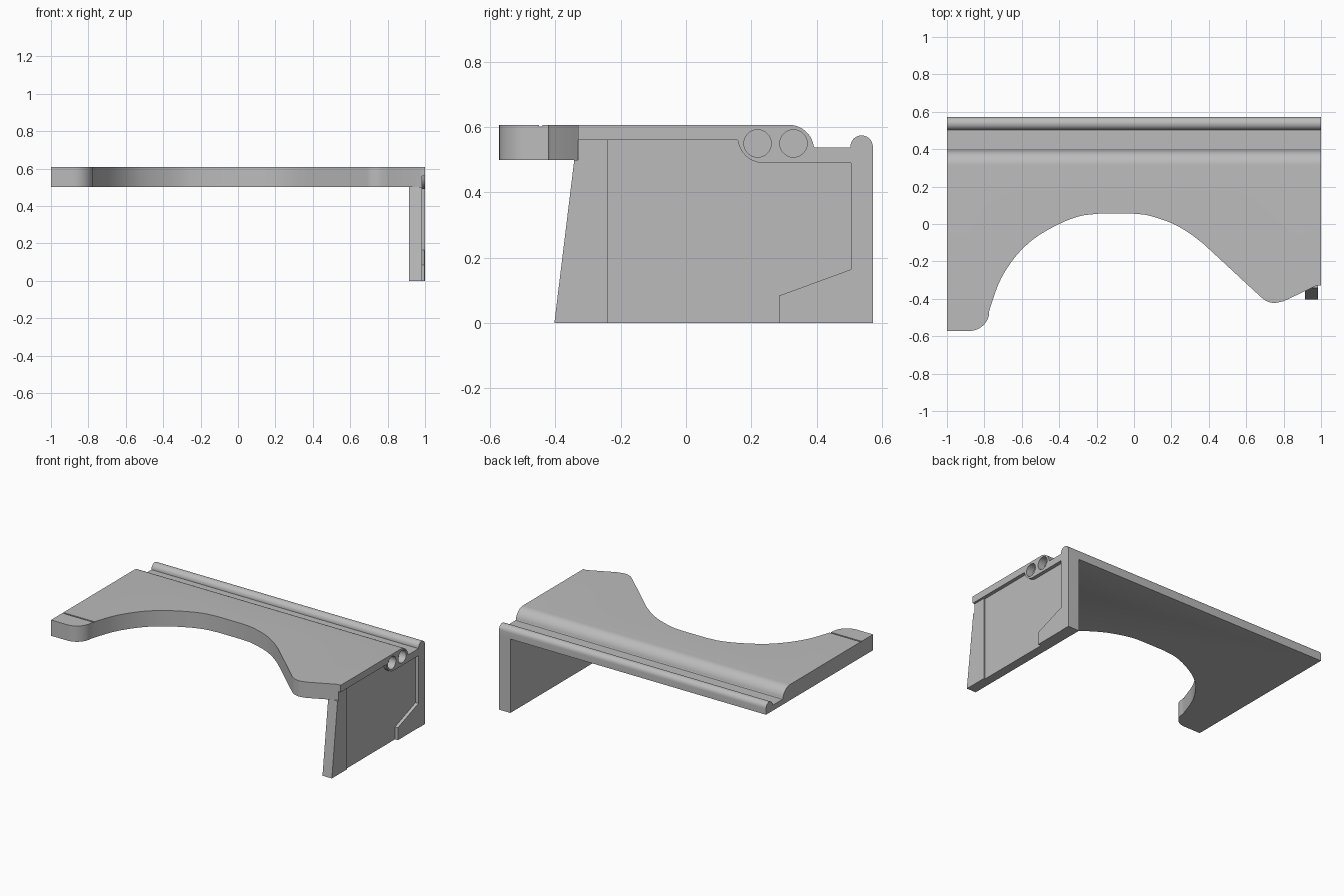
import bpy, bmesh
from math import sin, cos, pi, radians
from mathutils import Vector

if "Cube" in bpy.data.objects:
    bpy.data.objects.remove(bpy.data.objects["Cube"], do_unlink=True)

grey = bpy.data.materials.new("plain grey")
grey.use_nodes = True
grey.diffuse_color = (0.5, 0.5, 0.5, 1)
grey.node_tree.nodes["Principled BSDF"].inputs["Base Color"].default_value = (0.5, 0.5, 0.5, 1)


def arc(cx, cy, r, start, end, steps=10):
    """Points on an arc, angles in degrees."""
    angles = [radians(start + (end - start) * i / steps) for i in range(steps + 1)]
    return [(cx + r * cos(a), cy + r * sin(a)) for a in angles]


def spline(points, steps=4):
    """Smooth curve through the points."""
    p = [Vector(q) for q in points]
    p = [2 * p[0] - p[1]] + p + [2 * p[-1] - p[-2]]
    out = []
    for a, b, c, d in zip(p, p[1:], p[2:], p[3:]):
        for i in range(steps):
            t = i / steps
            out.append(tuple(0.5 * (2 * b + (c - a) * t + (2 * a - 5 * b + 4 * c - d) * t ** 2
                                    + (3 * b - a - 3 * c + d) * t ** 3)))
    return out + [tuple(points[-1])]


def prism(name, outline, low, high, axis="x"):
    """Extrude a closed outline (y,z along x, or x,y along z)."""
    bm = bmesh.new()
    place = (lambda p: (low, *p)) if axis == "x" else (lambda p: (*p, low))
    face = bm.faces.new([bm.verts.new(place(p)) for p in outline])
    shift = Vector((high - low, 0, 0)) if axis == "x" else Vector((0, 0, high - low))
    moved = bmesh.ops.extrude_face_region(bm, geom=[face])["geom"]
    bmesh.ops.translate(bm, vec=shift, verts=[v for v in moved if isinstance(v, bmesh.types.BMVert)])
    bmesh.ops.recalc_face_normals(bm, faces=bm.faces)
    mesh = bpy.data.meshes.new(name)
    bm.to_mesh(mesh)
    bm.free()
    mesh.materials.append(grey)
    obj = bpy.data.objects.new(name, mesh)
    bpy.context.collection.objects.link(obj)
    return obj


def combine(obj, tool, operation="DIFFERENCE"):
    bpy.context.view_layer.objects.active = obj
    mod = obj.modifiers.new("cut", "BOOLEAN")
    mod.object, mod.operation, mod.solver = tool, operation, "EXACT"
    bpy.ops.object.modifier_apply(modifier=mod.name)


BACK = 0.572
tools = []

# Desk top: side profile with rounded step and raised back lip
profile = [(-0.7, 0.5), (-0.7, 0.607)]
profile += arc(0.315, 0.53, 0.077, 90, 8)
profile += [(0.395, 0.537), (0.503, 0.537)]
profile += arc(0.5375, 0.54, 0.0345, 180, 0, 14)
profile += [(BACK, 0.5)]
desk_top = prism("desk_top", profile, -1, 1)

# Curved front edge seen in plan
scoop = spline([(-0.775, -0.47), (-0.755, -0.405), (-0.71, -0.29), (-0.63, -0.17), (-0.53, -0.075),
                (-0.4, 0), (-0.29, 0.042), (-0.19, 0.055)])
shoulder = spline([(0, 0.055), (0.08, 0.045), (0.2, 0.005), (0.29, -0.045), (0.37, -0.105)])
plan = [(-1.1, 0.7), (-1.1, -BACK), (-0.88, -BACK)]
plan += arc(-0.88, -0.465, 0.107, -80, -10, 8) + scoop + shoulder
plan += spline([(0.68, -0.392), (0.71, -0.413), (0.75, -0.422), (0.8, -0.413)])
plan += [(0.975, -0.33), (1.1, -0.33), (1.1, 0.7)]
footprint = prism("footprint_cutter", plan, 0.3, 0.8, "z")
tools.append(footprint)
combine(desk_top, footprint, "INTERSECT")

# Thin groove across the long front tip
groove = prism("groove_cutter", [(-0.45, 0.62), (-0.45, 0.602), (-0.44, 0.602), (-0.44, 0.62)], -1.1, -0.7)
tools.append(groove)
combine(desk_top, groove)

# Side panel with slanted front edge
side_panel = prism("side_panel", [(-0.403, 0), (-0.342, 0.5), (BACK, 0.5), (BACK, 0)], 0.915, 1)

# Outer recess, stepped a little deeper behind the front strip
hood = [(0.158, 0.56)] + arc(0.238, 0.57, 0.08, 190, 270, 10) + [(0.505, 0.49), (0.505, -0.1)]
for name, front, depth in (("recess_cutter", -0.6, 0.985), ("deep_recess_cutter", -0.24, 0.976)):
    cutter = prism(name, [(front, -0.1), (front, 0.56)] + hood, depth, 1.1)
    tools.append(cutter)
    combine(desk_top, cutter)
    combine(side_panel, cutter)

# Pair of round cable holes
for y in (0.219, 0.329):
    hole = prism("hole_cutter", arc(y, 0.55, 0.042, 0, 350, 35), 0.95, 1.1)
    tools.append(hole)
    combine(desk_top, hole)
    combine(side_panel, hole)

# Raised wedge at the foot of the side panel
wedge = prism("foot_wedge", [(0.285, 0), (0.285, 0.084), (0.506, 0.165), (0.506, 0)], 0.97, 0.998)

for tool in tools:
    bpy.data.objects.remove(tool, do_unlink=True)

# Smooth the curves and keep the edges crisp
bpy.ops.object.select_all(action="DESELECT")
for obj in (desk_top, side_panel, wedge):
    obj.select_set(True)
bpy.context.view_layer.objects.active = desk_top
bpy.ops.object.shade_smooth_by_angle(angle=radians(30))
